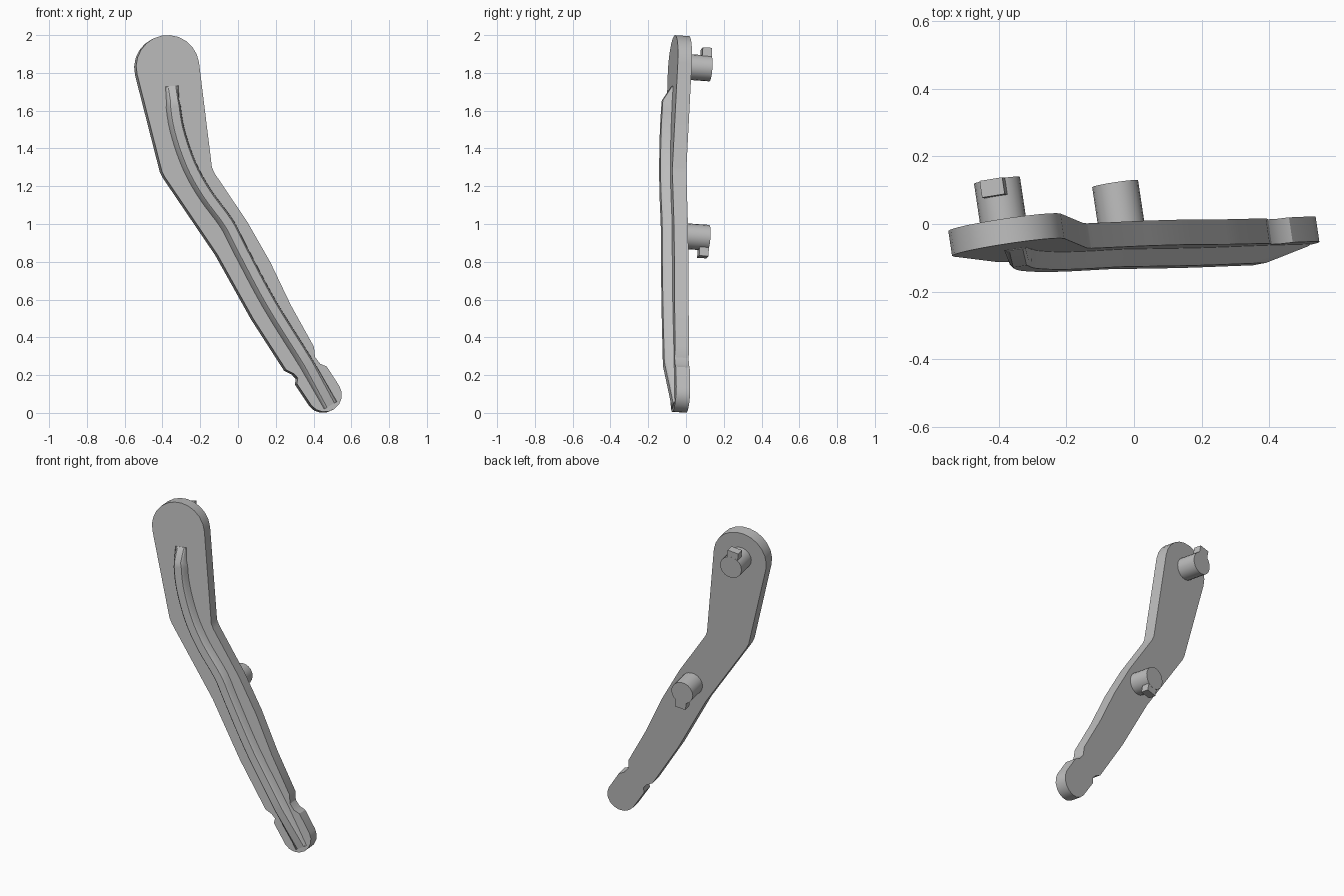
import bpy
import bmesh
from math import sin, cos, radians
from mathutils import Vector

cube = bpy.data.objects.get("Cube")
if cube:
    bpy.data.objects.remove(cube, do_unlink=True)

grey = bpy.data.materials.new("plain grey")
grey.use_nodes = True
grey.diffuse_color = (0.5, 0.5, 0.5, 1)
grey.node_tree.nodes["Principled BSDF"].inputs["Base Color"].default_value = (0.5, 0.5, 0.5, 1)

# The lever lies in a slightly tilted plane; depth runs along its normal to the back
SLOPE_X, SLOPE_Z = 0.15, 0.07
NORMAL = Vector((-SLOPE_X, 1, -SLOPE_Z)).normalized()
THICK = 0.075


def at(x, z, depth):
    return Vector((x, SLOPE_X * x + SLOPE_Z * z - 0.142, z)) + NORMAL * depth


def loft(name, rings):
    """Skin a list of equal rings and cap both ends."""
    bm = bmesh.new()
    loops = [[bm.verts.new(p) for p in ring] for ring in rings]
    count = len(loops[0])
    for a, b in zip(loops, loops[1:]):
        for i in range(count):
            j = (i + 1) % count
            bm.faces.new((a[i], a[j], b[j], b[i]))
    bm.faces.new(loops[0][::-1])
    bm.faces.new(loops[-1])
    bmesh.ops.recalc_face_normals(bm, faces=bm.faces)
    mesh = bpy.data.meshes.new(name)
    bm.to_mesh(mesh)
    bm.free()
    mesh.materials.append(grey)
    obj = bpy.data.objects.new(name, mesh)
    bpy.context.collection.objects.link(obj)
    bpy.ops.object.select_all(action='DESELECT')
    obj.select_set(True)
    bpy.context.view_layer.objects.active = obj
    bpy.ops.object.shade_smooth_by_angle(angle=radians(30))
    return obj


def prism(name, outline, d0, d1):
    return loft(name, [[at(x, z, d) for x, z in outline] for d in (d0, d1)])


def arc(cx, cz, r, start, end, steps):
    angles = [radians(start + (end - start) * i / steps) for i in range(steps + 1)]
    return [(cx + r * cos(a), cz + r * sin(a)) for a in angles]


# Lever plate: round head, left edge, notches, round foot, right edge
left_edge = [(-0.403, 1.28), (-0.388, 1.25), (-0.11, 0.84), (0.08, 0.5), (0.255, 0.228),
             (0.295, 0.208), (0.317, 0.185), (0.312, 0.155)]
right_edge = [(0.47, 0.245), (0.435, 0.26), (0.408, 0.295), (0.402, 0.35), (0.28, 0.57),
              (0.17, 0.8), (0.05, 1.01), (-0.125, 1.27), (-0.138, 1.3)]
head = arc(-0.372, 1.833, 0.167, 8, 194, 12)
foot = arc(0.46, 0.095, 0.09, -142, 30, 8)
prism("lever_plate", head + left_edge + foot + right_edge, 0, THICK)

# Raised rib: centre line with height, smoothed between the two sloped ends
path = [Vector(p) for p in (
    (-0.35, 1.73, 0.002), (-0.345, 1.65, 0.048), (-0.322, 1.5, 0.05), (-0.26, 1.315, 0.05),
    (-0.175, 1.16, 0.05), (-0.058, 1.0, 0.05), (0.012, 0.865, 0.05), (0.167, 0.575, 0.05),
    (0.365, 0.257, 0.05), (0.49, 0.04, 0.006))]
stations = [path[0]]
for i in range(1, len(path) - 2):
    p0, p1, p2, p3 = path[i - 1:i + 3]
    for k in range(4):
        t = k / 4
        p = p1 + (p2 - p0) * t / 2 + (2 * p0 - 5 * p1 + 4 * p2 - p3) * t * t / 2 \
            + (3 * p1 - p0 - 3 * p2 + p3) * t ** 3 / 2
        p.z = p1.z + (p2.z - p1.z) * t
        stations.append(p)
stations += path[-2:]

section = [(-1, -0.1), (-0.95, 0), (-0.78, 0.75), (-0.55, 1),
           (0.55, 1), (0.78, 0.75), (0.95, 0), (1, -0.1)]
rings = []
for i, p in enumerate(stations):
    step = stations[min(i + 1, len(stations) - 1)] - stations[max(i - 1, 0)]
    side = Vector((-step.y, step.x)).normalized()
    half = 0.036 if i < 2 else 0.041
    rings.append([at(p.x + side.x * s * half, p.y + side.y * s * half, -h * p.z)
                  for s, h in section])
loft("raised_rib", rings)

# Back pins, each with a small locking key at the tip
for name, x, z, tilt in (("upper", -0.376, 1.837, 100), ("lower", -0.026, 0.941, -80)):
    prism(name + "_pin", arc(x, z, 0.068, 0, 342, 19), THICK - 0.01, THICK + 0.127)
    out = Vector((cos(radians(tilt)), sin(radians(tilt))))
    across = Vector((-out.y, out.x)) * 0.034
    centre = Vector((x, z))
    corners = [centre + across, centre - across,
               centre - across + out * 0.105, centre + across + out * 0.105]
    prism(name + "_pin_key", [tuple(c) for c in corners], THICK + 0.076, THICK + 0.126)
